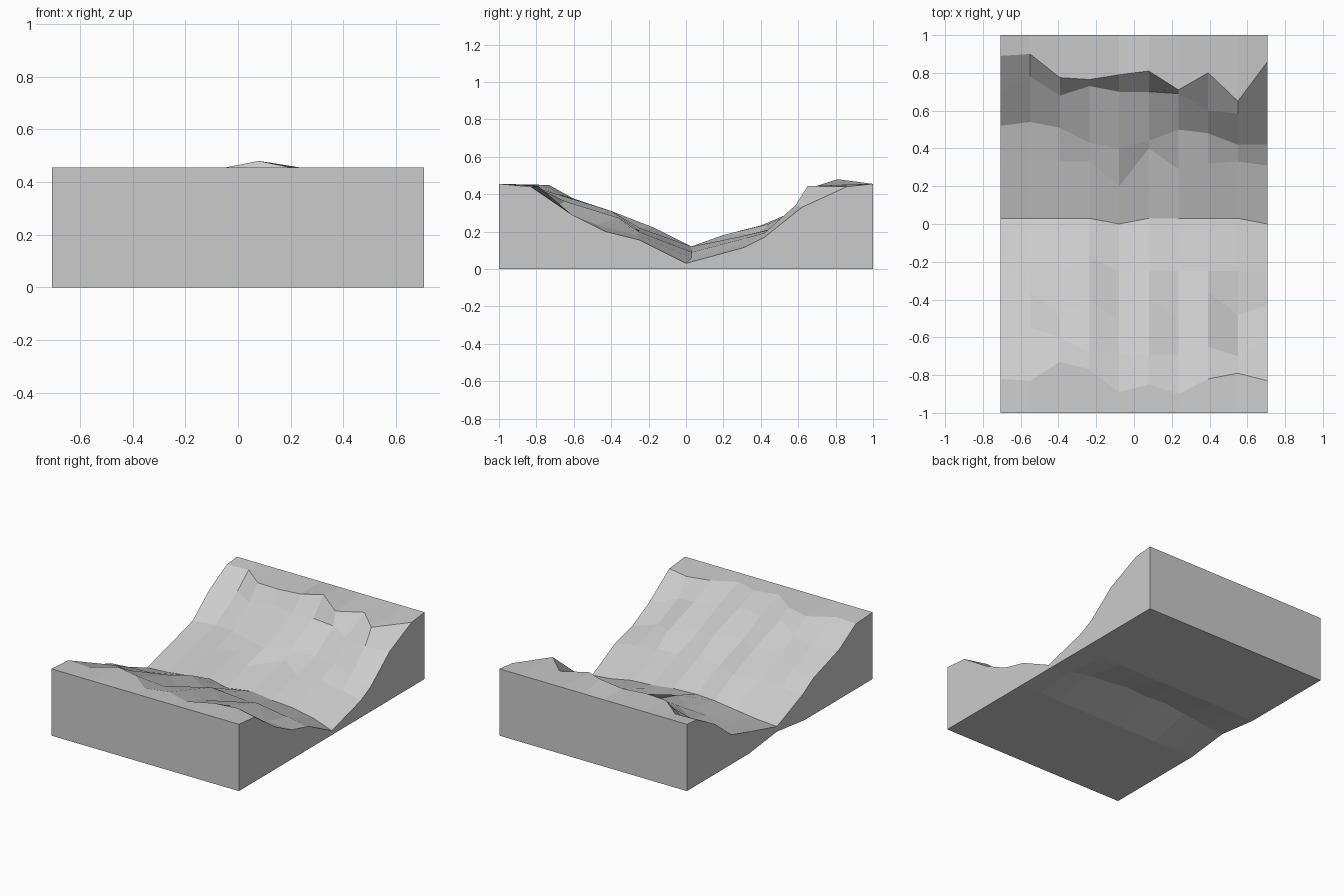
import bpy

if "Cube" in bpy.data.objects:
    bpy.data.objects.remove(bpy.data.objects["Cube"])

COLS = 10
W = 0.707
xs = [-W + 2 * W * i / (COLS - 1) for i in range(COLS)]

# height of the valley floor along x, and how raised each column is (0..1)
floor = [.07, .08, .10, .12, .11, .12, .10, .09, .06, .03]
raised = [(f - .03) / .09 for f in floor]

# contour rows: (y per column, lowest z, highest z), from front rim to back rim
rows = [
    ([-1] * COLS, .455, .455),
    ([-.82, -.83, -.73, -.77, -.89, -.85, -.90, -.82, -.79, -.83], .44, .45),
    ([-.64, -.55, -.60, -.68, -.69, -.69, -.69, -.65, -.70, -.61], .29, .40),
    ([-.36, -.36, -.48, -.40, -.52, -.40, -.50, -.36, -.48, -.43], .20, .31),
    ([-.25] * 3 + [-.17] + [-.25] * 6, .155, .22),
    ([.03] * 4 + [0] + [.03] * 4 + [0], .03, .12),
    ([.33, .33, .33, .33, .20, .40, .29, .32, .33, .31], .115, .19),
    ([.52, .54, .51, .43, .40, .44, .50, .48, .42, .42], .17, .24),
    ([.70, .78, .68, .73, .70, .70, .69, .60, .585, .62], .33, .36),
    ([.89, .90, .775, .765, .79, .81, .71, .80, .65, .86], .44, .45),
    ([1] * COLS, .455, .455),
]

verts, faces = [], []


def add_row(ys, zs):
    start = len(verts)
    verts.extend(zip(xs, ys, zs))
    return list(range(start, start + COLS))


def bridge(a, b):
    for i in range(COLS - 1):
        faces.append((a[i], a[i + 1], b[i + 1], b[i]))


# terrain surface
top = [add_row(ys, [lo + (hi - lo) * t for t in raised]) for ys, lo, hi in rows]
peak = top[9][5]
verts[peak] = (verts[peak][0], .81, .48)

# underside, slightly hollowed beneath the valley floor
flat = [0] * COLS
hollow = [max(0, f - .035) for f in floor]
bottom = [add_row([y] * COLS, hollow if y == .03 else flat)
          for y in (1, .33, .03, -.27, -1)]

# closed loop of rows forms the surface, back, underside and front
loop = top + bottom
for a, b in zip(loop, loop[1:] + loop[:1]):
    bridge(a, b)

# end walls
faces.append([r[-1] for r in reversed(loop)][::-1])
faces.append([r[0] for r in loop][::-1])

mesh = bpy.data.meshes.new("valley_terrain")
mesh.from_pydata(verts, [], faces)
mesh.update()
terrain = bpy.data.objects.new("valley_terrain", mesh)
bpy.context.collection.objects.link(terrain)
